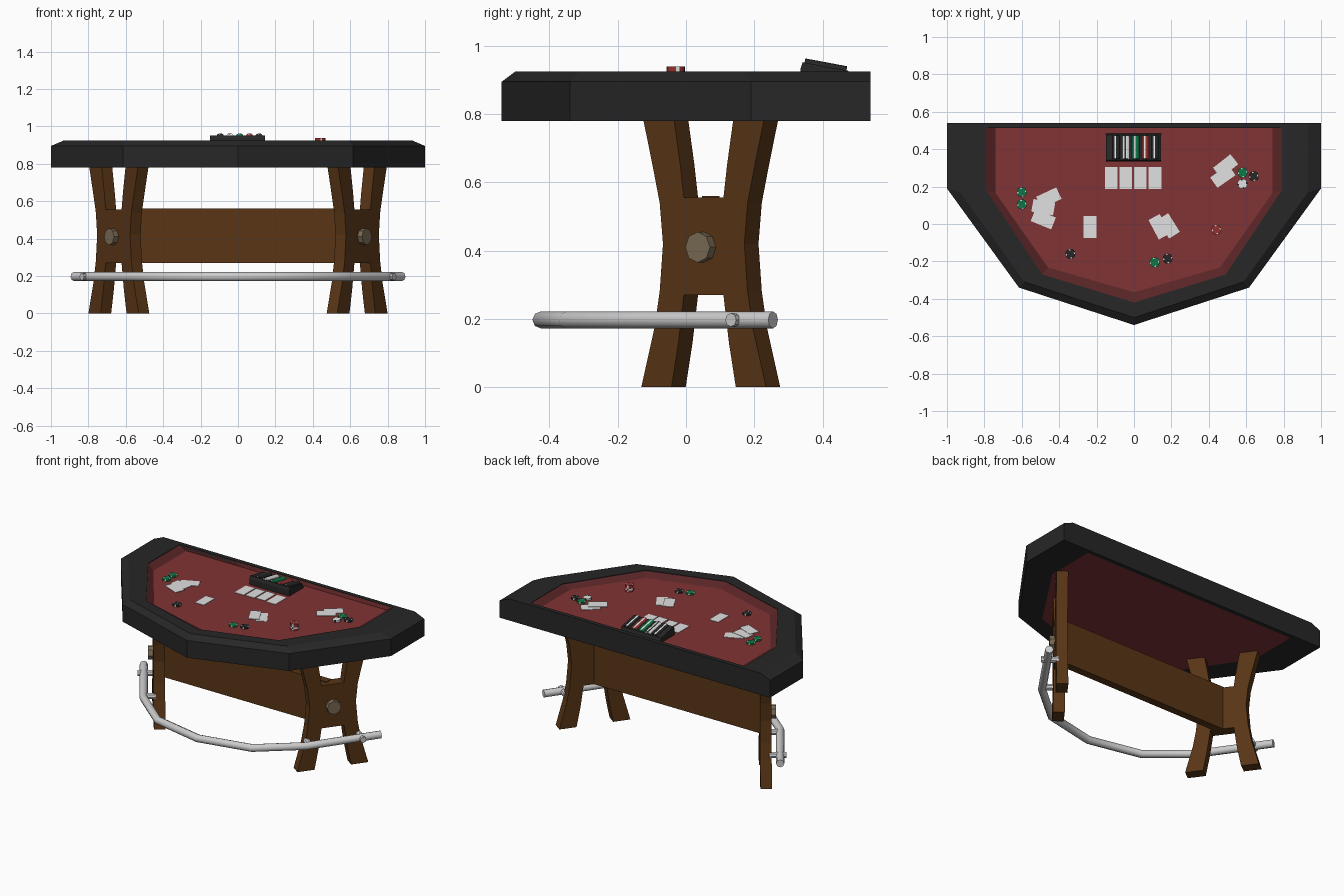
import bpy, bmesh, math
from mathutils import Matrix, Vector

cube = bpy.data.objects.get("Cube")
if cube:
    bpy.data.objects.remove(cube, do_unlink=True)


def material(name, rgb):
    m = bpy.data.materials.new(name)
    m.use_nodes = True
    m.diffuse_color = (*rgb, 1)
    m.node_tree.nodes["Principled BSDF"].inputs["Base Color"].default_value = (*rgb, 1)
    return m


BLACK = material("black_leather", (0.02, 0.02, 0.02))
FELT = material("red_felt", (0.22, 0.033, 0.035))
DARK = material("dark_red_edge", (0.10, 0.018, 0.019))
WOOD = material("brown_wood", (0.10, 0.036, 0.008))
METAL = material("silver_metal", (0.6, 0.6, 0.6))
BOLT = material("bronze_bolt", (0.2, 0.15, 0.09))
WHITE = material("white_card", (0.75, 0.75, 0.75))
GREEN = material("green_chip", (0.005, 0.18, 0.06))
RED = material("red_chip", (0.3, 0.03, 0.03))


def finish(name, bm, *mats):
    bmesh.ops.recalc_face_normals(bm, faces=bm.faces[:])
    mesh = bpy.data.meshes.new(name)
    bm.to_mesh(mesh)
    bm.free()
    for m in mats:
        mesh.materials.append(m)
    obj = bpy.data.objects.new(name, mesh)
    bpy.context.collection.objects.link(obj)
    return obj


def loft(name, loops, mats, bands=None, closed=False, caps=True):
    """Bridge equal-length loops of 3D points; bands gives a material per strip."""
    bm = bmesh.new()
    rings = [[bm.verts.new(p) for p in loop] for loop in loops]
    pairs = list(zip(rings, rings[1:] + rings[:1]))
    for k, (a, b) in enumerate(pairs if closed else pairs[:-1]):
        for i in range(len(a)):
            j = (i + 1) % len(a)
            f = bm.faces.new((a[i], a[j], b[j], b[i]))
            f.material_index = bands[k] if bands else 0
    if caps and not closed:
        bm.faces.new(rings[0])
        bm.faces.new(rings[-1])
    return finish(name, bm, *mats)


def box(name, size, mat, matrix):
    bm = bmesh.new()
    bmesh.ops.create_cube(bm, size=1, matrix=matrix @ Matrix.Diagonal((*size, 1)))
    return finish(name, bm, mat)


def rod(name, start, end, radius, sides, mat):
    start, end = Vector(start), Vector(end)
    axis = end - start
    bm = bmesh.new()
    m = Matrix.Translation((start + end) / 2) @ axis.to_track_quat('Z', 'Y').to_matrix().to_4x4()
    bmesh.ops.create_cone(bm, cap_ends=True, segments=sides, radius1=radius,
                          radius2=radius, depth=axis.length, matrix=m)
    return finish(name, bm, mat)


# Table top: half outlines mirrored around the front point
def outline(half, z):
    pts = half + [(-x, y) for x, y in reversed(half) if x > 0]
    return [(x, y, z) for x, y in pts]


outer = [(1, 0.54), (1, 0.19), (0.615, -0.34), (0, -0.54)]
crown = [(0.93, 0.54), (0.93, 0.17), (0.585, -0.31), (0, -0.5)]
inner = [(0.79, 0.512), (0.79, 0.18), (0.49, -0.27), (0, -0.42)]
field = [(0.74, 0.512), (0.74, 0.165), (0.46, -0.232), (0, -0.365)]
FLOOR, TOP, BED = 0.78, 0.925, 0.895

loft("padded_rail", [outline(inner, FLOOR), outline(outer, FLOOR), outline(outer, BED),
                     outline(crown, TOP), outline(inner, TOP)], [BLACK], closed=True)
loft("felt_bed", [outline(inner, FLOOR), outline(inner, TOP - 0.003), outline(field, BED)],
     [FELT, DARK], bands=[0, 1])

# Leg frames: mirrored plates parallel to the slanted table sides
ANGLE = math.atan2(0.805, 0.593)
CA, SA = math.cos(ANGLE), math.sin(ANGLE)


def frame_point(side, u, out, z):
    return (side * (0.637 + CA * u + SA * out), 0.0725 + SA * u - CA * out, z)


edge = [(0.227, 0), (0.18, 0.17), (0.16, 0.28), (0.148, 0.42), (0.16, 0.54), (0.186, 0.65), (0.22, 0.785)]
notch_top = [(0.108, 0.785), (0.085, 0.65), (0.072, 0.555)]
notch_low = [(0.072, 0.27), (0.092, 0.13), (0.117, 0)]


def flip(points):
    return [(-u, z) for u, z in reversed(points)]


profile = edge + notch_top + flip(notch_top) + flip(edge) + flip(notch_low) + notch_low

for side, label in ((1, "left"), (-1, "right")):
    loft(label + "_leg_frame",
         [[frame_point(side, u, out, z) for u, z in profile] for out in (-0.035, 0.035)], [WOOD])
    rod(label + "_bolt", frame_point(side, 0, 0.03, 0.41), frame_point(side, 0, 0.065, 0.41), 0.045, 8, BOLT)
    for n, (u, reach) in enumerate(((0.165, 0.125), (-0.165, 0.095))):
        rod(f"{label}_rail_bracket_{n}", frame_point(side, u, 0.02, 0.197),
            frame_point(side, u, reach, 0.197), 0.02, 8, METAL)

box("cross_beam", (1.24, 0.05, 0.29), WOOD, Matrix.Translation((0, 0.0725, 0.415)))

# Foot rail: bent tube
half = [(0.875, 0.255), (0.6, -0.14), (0.35, -0.35), (0, -0.425)]
path = half + [(-x, y) for x, y in reversed(half[:-1])]
curve = bpy.data.curves.new("foot_rail_path", 'CURVE')
curve.dimensions = '3D'
curve.bevel_depth = 0.025
curve.bevel_resolution = 2
curve.use_fill_caps = True
spline = curve.splines.new('POLY')
spline.points.add(len(path) - 1)
for p, (x, y) in zip(spline.points, path):
    p.co = (x, y, 0.197, 1)
tube = bpy.data.objects.new("foot_rail_path", curve)
bpy.context.collection.objects.link(tube)
bpy.context.view_layer.update()
mesh = bpy.data.meshes.new_from_object(tube.evaluated_get(bpy.context.evaluated_depsgraph_get()))
bpy.data.objects.remove(tube, do_unlink=True)
mesh.materials.clear()
mesh.materials.append(METAL)
foot_rail = bpy.data.objects.new("foot_rail", mesh)
bpy.context.collection.objects.link(foot_rail)
bpy.context.view_layer.objects.active = foot_rail
foot_rail.select_set(True)
bpy.ops.object.shade_smooth_by_angle(angle=math.radians(50))
foot_rail.select_set(False)


# Chips: rims with alternating white marks
def chip(name, matrix, mat, radius=0.027, depth=0.011):
    bm = bmesh.new()
    bmesh.ops.create_cone(bm, cap_ends=True, segments=16, radius1=radius, radius2=radius, depth=depth)
    caps = [f for f in bm.faces if abs(f.normal.z) > 0.9]
    bmesh.ops.inset_individual(bm, faces=caps, thickness=radius * 0.3)
    for f in bm.faces:
        c = f.calc_center_median()
        slot = int((math.atan2(c.y, c.x) % math.tau) / math.tau * 16)
        f.material_index = int(c.xy.length > radius * 0.5 and slot % 4 == 0)
    bm.transform(matrix)
    return finish(name, bm, mat, BLACK if mat == WHITE else WHITE)


chips = [(-0.6, 0.17, GREEN, 1), (-0.6, 0.105, GREEN, 1), (-0.34, -0.16, BLACK, 1),
         (0.11, -0.205, GREEN, 1), (0.18, -0.185, BLACK, 1), (0.44, -0.03, RED, 4),
         (0.58, 0.275, GREEN, 1), (0.58, 0.215, WHITE, 1), (0.64, 0.255, BLACK, 1)]
for n, (x, y, mat, count) in enumerate(chips):
    for k in range(count):
        z = BED + 0.0055 + 0.011 * k
        colour = WHITE if k % 2 else mat
        chip(f"chip_{n}_{k}", Matrix.Translation((x, y, z)), RED if k == count - 1 > 0 else colour)

# Chip tray: wedge sloping down to the back, with rows of chips on it
tray = [(0.335, BED), (0.335, 0.932), (0.342, 0.952), (0.475, 0.927), (0.485, BED)]
loft("chip_tray", [[(x, y, z) for y, z in tray] for x in (-0.15, 0.145)], [BLACK])
tilt = Matrix.Rotation(math.radians(90 - 10.6), 4, 'X')
for n, mat in enumerate((BLACK, WHITE, GREEN, RED, BLACK)):
    place = Matrix.Translation((-0.095 + 0.052 * n, 0.407, 0.93)) @ tilt
    chip(f"tray_chip_row_{n}", place, mat, 0.022, 0.125)

# Playing cards: thin plates
cards = [(-0.122 + 0.078 * n, 0.245, 0) for n in range(4)]
cards += [(-0.235, -0.015, 0), (0.135, -0.015, 28), (0.185, -0.01, 32), (0.49, 0.31, -52),
          (0.475, 0.255, -55), (-0.455, 0.14, -65), (-0.485, 0.09, 80), (-0.485, 0.025, 68)]
for n, (x, y, turn) in enumerate(cards):
    place = Matrix.Translation((x, y, BED + 0.002 + 0.002 * (n % 3)))
    box(f"card_{n}", (0.068, 0.118, 0.003), WHITE, place @ Matrix.Rotation(math.radians(turn), 4, 'Z'))
